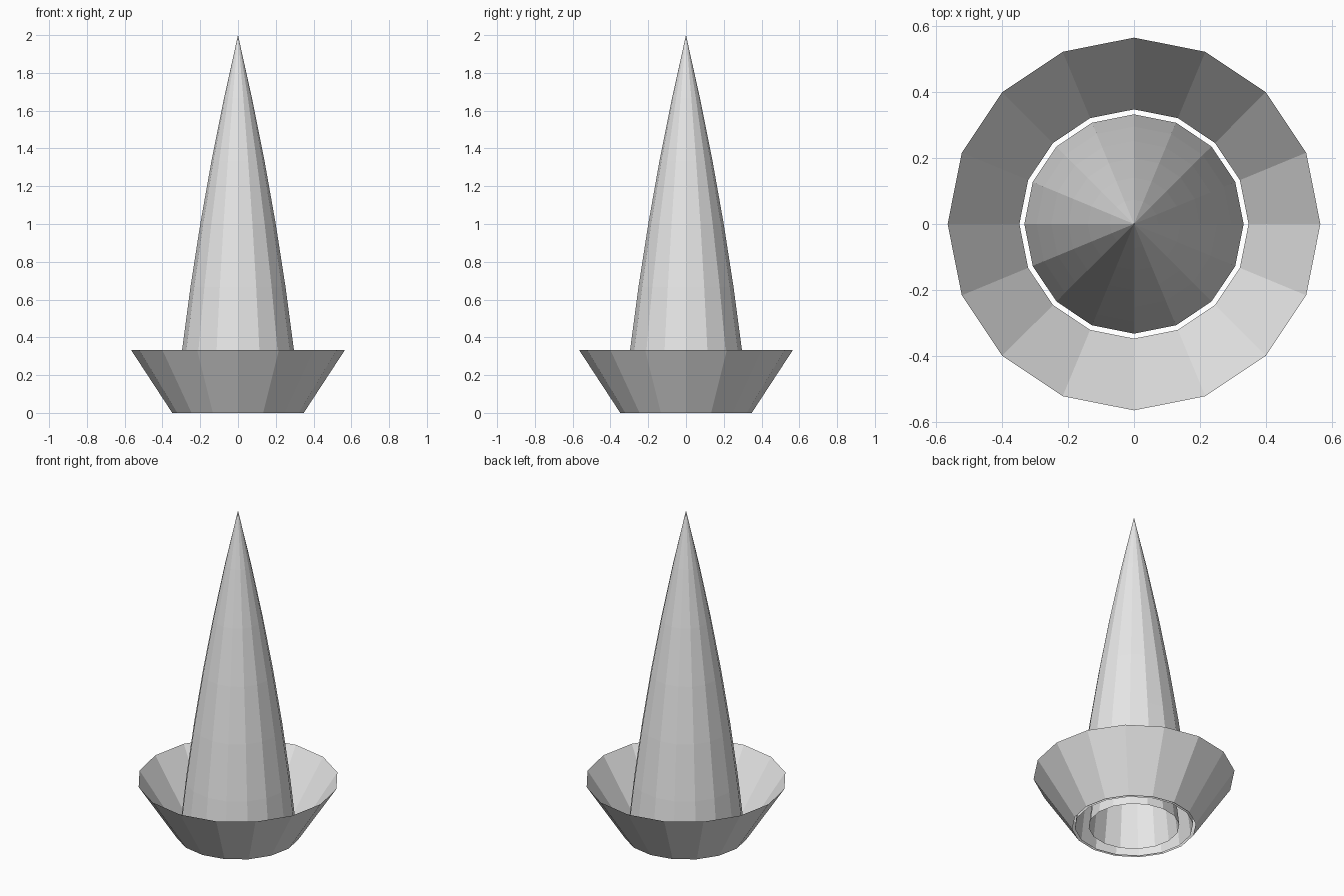
import bpy
import bmesh
import math

cube = bpy.data.objects.get("Cube")
if cube:
    bpy.data.objects.remove(cube, do_unlink=True)

SIDES = 16

grey = bpy.data.materials.new("light_grey")
grey.use_nodes = True
grey.diffuse_color = (0.8, 0.8, 0.8, 1)
grey.node_tree.nodes["Principled BSDF"].inputs["Base Color"].default_value = (0.8, 0.8, 0.8, 1)


def lathe(name, profile):
    """Open, flat-shaded shell turned around z from (radius, height) points."""
    bm = bmesh.new()
    rings = []
    for r, z in profile:
        if r < 1e-4:
            rings.append([bm.verts.new((0, 0, z))] * SIDES)
        else:
            angles = [2 * math.pi * i / SIDES for i in range(SIDES)]
            rings.append([bm.verts.new((r * math.cos(a), r * math.sin(a), z)) for a in angles])
    for low, high in zip(rings, rings[1:]):
        for i in range(SIDES):
            j = (i + 1) % SIDES
            corners = [low[i], low[j], high[j], high[i]]
            bm.faces.new(list(dict.fromkeys(corners)))
    mesh = bpy.data.meshes.new(name)
    bm.to_mesh(mesh)
    bm.free()
    mesh.materials.append(grey)
    obj = bpy.data.objects.new(name, mesh)
    bpy.context.collection.objects.link(obj)
    return obj


def spike_profile(radius, height, steps=6):
    """Gently bulging taper that ends in a point."""
    points = []
    for i in range(steps + 1):
        t = i / steps
        points.append((radius * (1 - 0.6 * t - 0.4 * t * t), height * t))
    return points


# Tall outer spike and the smaller shell nested inside it
lathe("outer_spike", spike_profile(0.333, 2.0))
lathe("inner_spike", spike_profile(0.255, 1.52))

# Flared open collar around the base
lathe("flared_collar", [(0.348, 0.0), (0.566, 0.333)])
